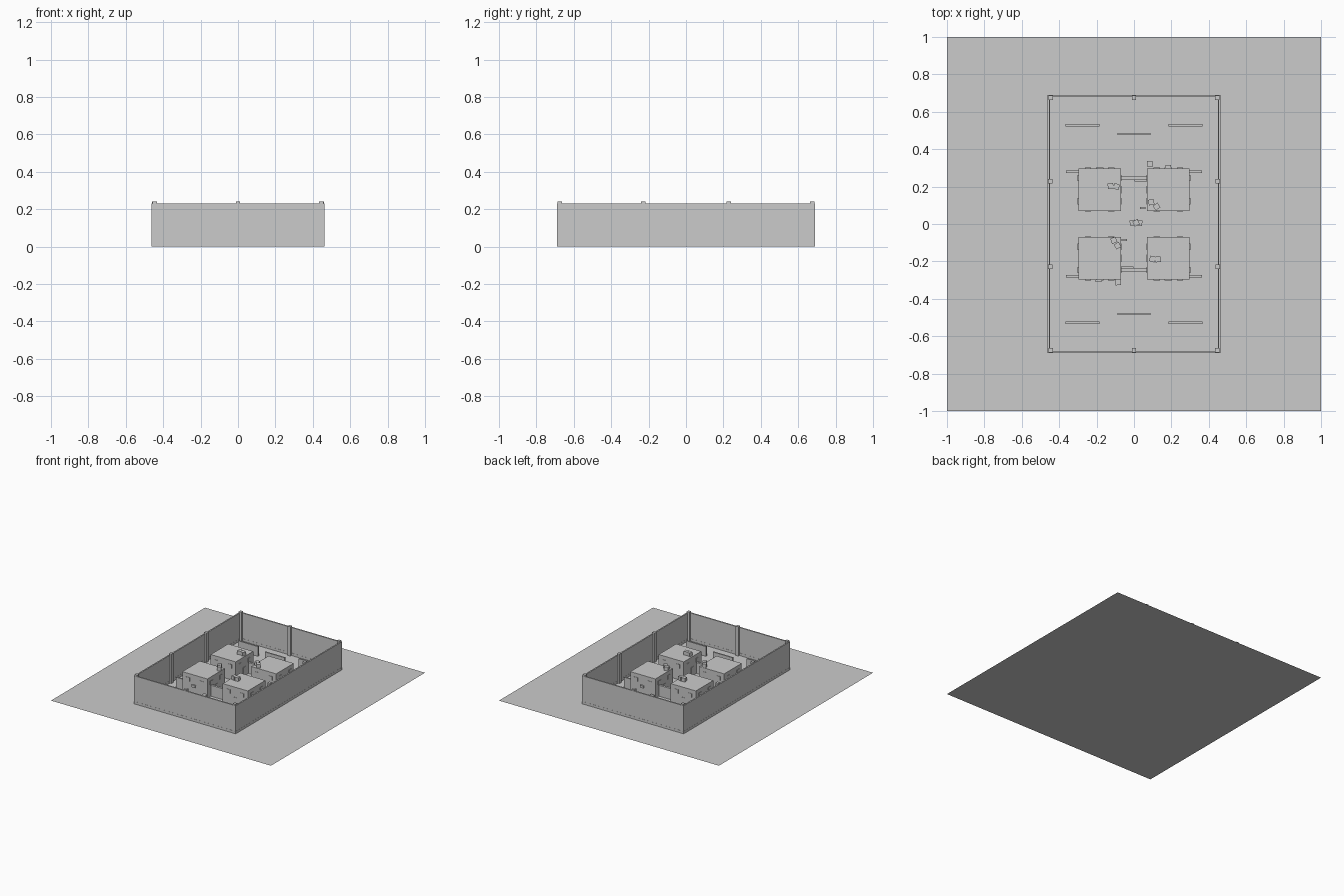
import bpy, bmesh
from math import radians
from mathutils import Matrix, Vector

if "Cube" in bpy.data.objects:
    bpy.data.objects.remove(bpy.data.objects["Cube"])


def add_box(bm, center, size, angle=0):
    m = (Matrix.Translation(Vector(center)) @ Matrix.Rotation(radians(angle), 4, 'Z')
         @ Matrix.Diagonal((*size, 1)))
    bmesh.ops.create_cube(bm, size=1, matrix=m)


def make(name, boxes):
    """One object from a list of (center, size, angle) boxes."""
    bm = bmesh.new()
    for b in boxes:
        add_box(bm, *b)
    me = bpy.data.meshes.new(name)
    bm.to_mesh(me)
    bm.free()
    ob = bpy.data.objects.new(name, me)
    bpy.context.collection.objects.link(ob)
    return ob


def standing(x, y, w, d, h, z=0, angle=0):
    """A box that rests on height z."""
    return ((x, y, z + h / 2), (w, d, h), angle)


# ground sheet
bm = bmesh.new()
bmesh.ops.create_grid(bm, x_segments=1, y_segments=1, size=1)
me = bpy.data.meshes.new("ground_sheet")
bm.to_mesh(me)
bm.free()
bpy.context.collection.objects.link(bpy.data.objects.new("ground_sheet", me))

# perimeter wall with a base trim
X, Y, T, H = 0.462, 0.69, 0.011, 0.23
for s, n in ((-1, "front"), (1, "back")):
    make(n + "_wall", [standing(0, s * (Y - T / 2), 2 * X, T, H),
                       standing(0, s * (Y - T / 2), 2 * X + .002, T + .002, 0.02)])
for s, n in ((-1, "left"), (1, "right")):
    make(n + "_wall", [standing(s * (X - T / 2), 0, T, 2 * (Y - T), H),
                       standing(s * (X - T / 2), 0, T + .002, 2 * (Y - T), 0.02)])

# pillars along the inside of the wall
spots = [(x, y) for x in (-.446, 0, .446) for y in (-.675, .675)]
spots += [(x, y) for x in (-.448, .448) for y in (-.228, .228)]
make("wall_pillars", [standing(x, y, .024, .024, .241) for x, y in spots])

# four buildings, each with windows and a door
W, RH = 0.228, 0.158
for sx, nx in ((-1, "left"), (1, "right")):
    for sy, ny in ((-1, "front"), (1, "back")):
        cx, cy = sx * 0.184, sy * 0.184
        name = f"{ny}_{nx}_"
        make(name + "building", [standing(cx, cy, W, W, RH)])
        trim = []
        for side in (-1, 1):
            edge = side * W / 2
            for o in (-.062, .062):
                trim.append(standing(cx + o, cy + edge, .034, .006, .032, .095))
                trim.append(standing(cx + edge, cy + o, .006, .034, .032, .095))
        make(name + "windows", trim)
        make(name + "doors", [standing(cx, cy + sy * W / 2, .04, .006, .075),
                              standing(cx - sx * W / 2, cy, .006, .04, .075)])
        # low wall beside the building
        make(name + "side_wall", [standing(sx * .33, sy * .28, .066, .012, .09)])
        # free-standing cover wall near the corner
        make(name + "cover_wall", [standing(sx * .275, sy * .528, .182, .011, .08)])

# middle cover walls and walls joining the buildings
for s, n in ((-1, "front"), (1, "back")):
    make(n + "_middle_cover", [standing(0, s * .481, .178, .011, .08)])
    make(n + "_joining_wall", [standing(0, s * .244, .14, .018, .09)])

# crates on the roofs, on the ground and in the central stack; (x, y, z, angle)
C = 0.03
crates = [(-.125, .203, RH, 8), (-.094, .200, RH, -20), (.092, .117, RH, 12), (.121, .093, RH, 35),
          (-.108, -.087, RH, 20), (-.088, -.116, RH, 30), (.098, -.187, RH, -15), (.128, -.189, RH, 5),
          (.085, .322, 0, 5), (-.085, -.312, 0, 5),
          (-.007, .006, 0, 10), (.029, .006, 0, -10), (.011, .006, C, 25)]
make("crates", [standing(x, y, C, C, C, z, a) for x, y, z, a in crates])

# small ledges beside the buildings
make("ledges", [standing(.183, .309, .03, .012, .02, .06), standing(-.19, -.305, .03, .012, .02, .06),
                standing(.047, .085, .03, .012, .02), standing(-.053, -.085, .03, .012, .02),
                standing(.04, .232, .075, .008, .03), standing(-.04, -.232, .075, .008, .03)])
